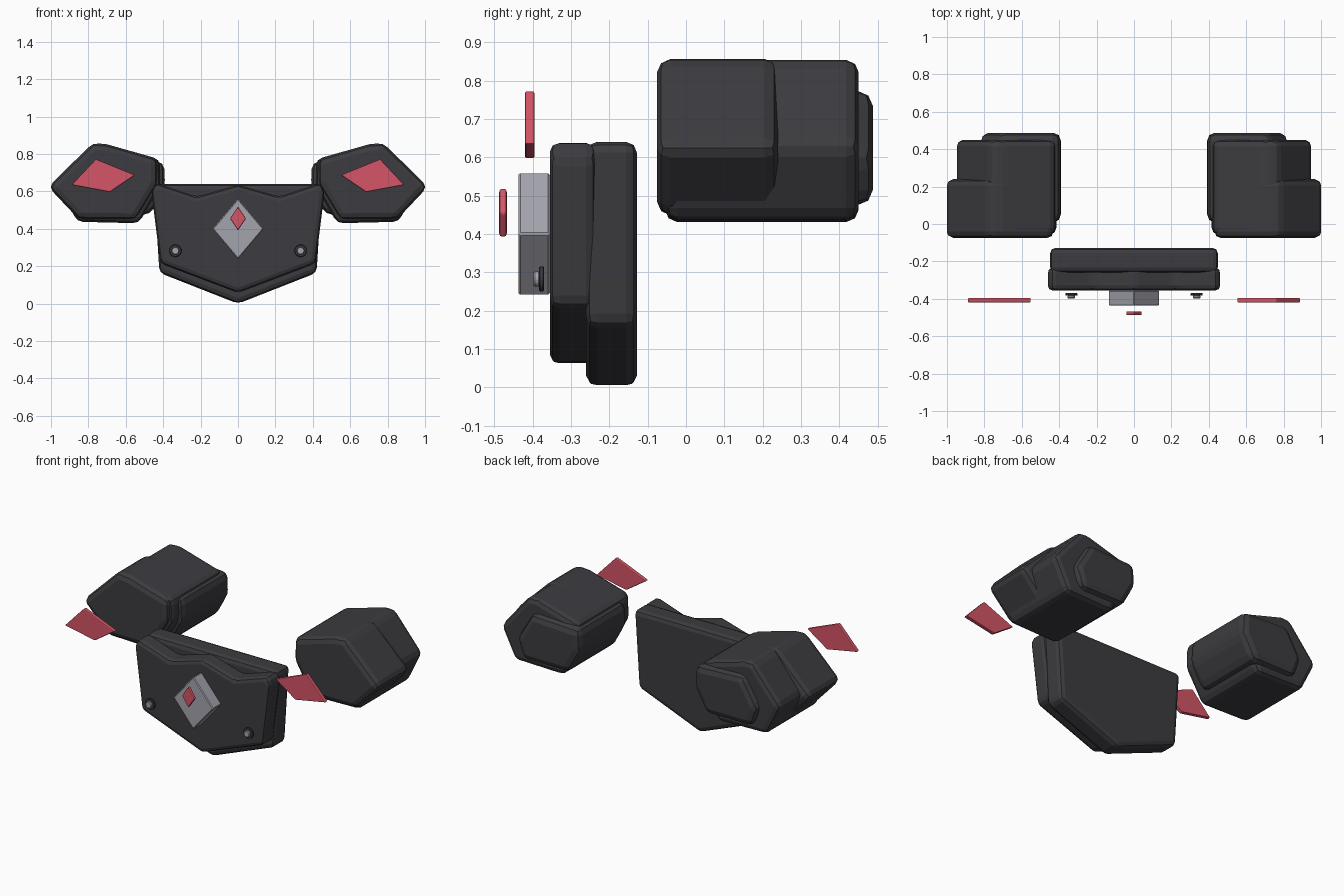
import bpy, bmesh, math
from mathutils import Matrix

cube = bpy.data.objects.get("Cube")
if cube:
    bpy.data.objects.remove(cube)


def material(name, rgb):
    m = bpy.data.materials.new(name)
    m.use_nodes = True
    m.diffuse_color = (*rgb, 1)
    m.node_tree.nodes["Principled BSDF"].inputs["Base Color"].default_value = (*rgb, 1)
    return m


DARK = material("dark charcoal", (0.045, 0.044, 0.05))
GREY = material("light grey", (0.37, 0.37, 0.42))
RED = material("crimson", (0.66, 0.09, 0.135))


def finish(name, bm, mat, bevel=0, segments=2):
    bmesh.ops.recalc_face_normals(bm, faces=bm.faces[:])
    mesh = bpy.data.meshes.new(name)
    bm.to_mesh(mesh)
    bm.free()
    mesh.materials.append(mat)
    obj = bpy.data.objects.new(name, mesh)
    bpy.context.collection.objects.link(obj)
    if bevel:
        mod = obj.modifiers.new("Rounded edges", "BEVEL")
        mod.width = bevel
        mod.segments = segments
        mod.limit_method = "ANGLE"
        mod.angle_limit = math.radians(12)
    return obj


def slab(name, outline, front, back, mat, bevel, segments=2, side=1):
    """Extrude an x-z outline from front to back along y."""
    bm = bmesh.new()
    face = bm.faces.new([bm.verts.new((side * x, front, z)) for x, z in outline])
    moved = bmesh.ops.extrude_face_region(bm, geom=[face])["geom"]
    bmesh.ops.translate(bm, vec=(0, back - front, 0),
                        verts=[v for v in moved if isinstance(v, bmesh.types.BMVert)])
    return finish(name, bm, mat, bevel, segments)


def mirrored(half):
    """Complete a half outline whose first and last points lie on the centre line."""
    return half + [(-x, z) for x, z in half[-2:0:-1]]


def disc(name, x, z, radius, front, back, mat):
    bm = bmesh.new()
    place = Matrix.Translation((x, (front + back) / 2, z)) @ Matrix.Rotation(math.pi / 2, 4, "X")
    bmesh.ops.create_cone(bm, cap_ends=True, segments=20, radius1=radius, radius2=radius,
                          depth=back - front, matrix=place)
    return finish(name, bm, mat, 0.003, 1)


# Chest: notched front plate over a larger shield
slab("chest_front_plate",
     mirrored([(0, 0.635), (0.22, 0.572), (0.44, 0.645), (0.463, 0.60), (0.415, 0.215), (0, 0.058)]),
     -0.355, -0.235, DARK, 0.028)
slab("chest_back_plate",
     mirrored([(0, 0.64), (0.45, 0.64), (0.42, 0.165), (0, 0)]),
     -0.26, -0.128, DARK, 0.028)

# Chest emblem: grey lozenge with a red gem floating in front
slab("chest_lozenge", mirrored([(0, 0.562), (0.137, 0.4), (0, 0.238)]),
     -0.437, -0.355, GREY, 0.005, 1)
slab("chest_gem", mirrored([(0, 0.52), (0.043, 0.455), (0, 0.391)]),
     -0.487, -0.467, RED, 0.006)

for side, label in ((1, "left"), (-1, "right")):
    # Chest studs
    disc(label + "_stud_base", side * 0.335, 0.283, 0.033, -0.383, -0.37, DARK)
    disc(label + "_stud_cap", side * 0.335, 0.283, 0.02, -0.397, -0.381, GREY)

    # Shoulder: front shell, main body and rear block
    slab(label + "_shoulder_front",
         [(1.015, 0.625), (0.775, 0.86), (0.70, 0.852), (0.43, 0.775),
          (0.43, 0.64), (0.545, 0.448), (0.85, 0.45)],
         -0.075, 0.24, DARK, 0.035, side=side)
    slab(label + "_shoulder_body",
         [(0.955, 0.63), (0.765, 0.855), (0.70, 0.852), (0.418, 0.772),
          (0.415, 0.63), (0.53, 0.43), (0.86, 0.438)],
         -0.055, 0.45, DARK, 0.04, side=side)
    slab(label + "_shoulder_rear",
         [(0.825, 0.60), (0.72, 0.775), (0.395, 0.76),
          (0.39, 0.62), (0.47, 0.475), (0.78, 0.475)],
         0.01, 0.487, DARK, 0.04, side=side)

    # Shoulder marker plate
    slab(label + "_shoulder_marker",
         [(0.89, 0.635), (0.76, 0.773), (0.55, 0.688), (0.685, 0.597)],
         -0.42, -0.395, RED, 0.005, side=side)
